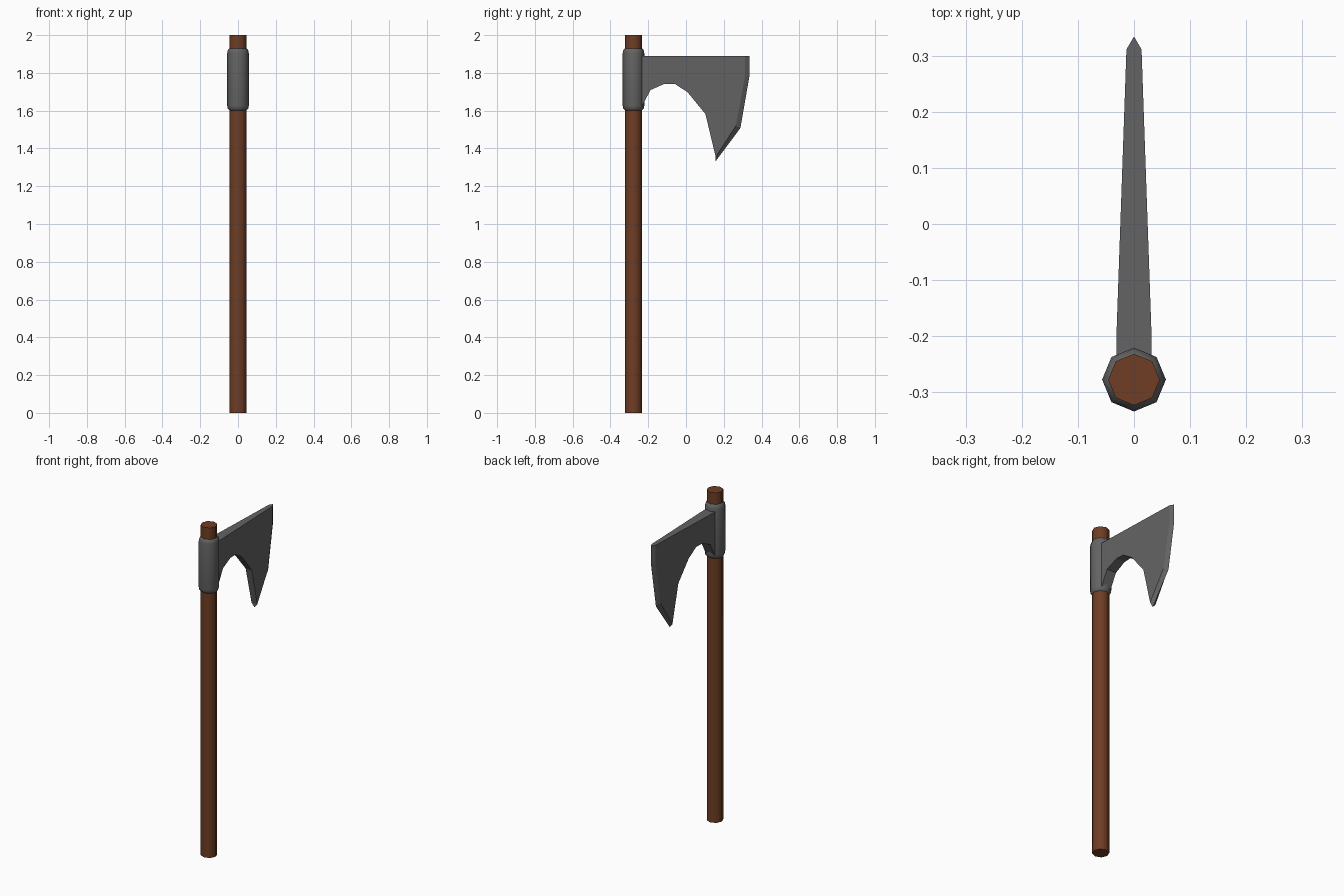
import bpy, bmesh, math

if "Cube" in bpy.data.objects:
    bpy.data.objects.remove(bpy.data.objects["Cube"])

CY = -0.278  # handle axis position in y


def material(name, rgb):
    m = bpy.data.materials.new(name)
    m.diffuse_color = (*rgb, 1)
    m.use_nodes = True
    m.node_tree.nodes["Principled BSDF"].inputs["Base Color"].default_value = m.diffuse_color
    return m


def finish(name, bm, mat):
    bmesh.ops.recalc_face_normals(bm, faces=bm.faces)
    me = bpy.data.meshes.new(name)
    bm.to_mesh(me)
    bm.free()
    me.materials.append(mat)
    ob = bpy.data.objects.new(name, me)
    bpy.context.collection.objects.link(ob)
    return ob


def turned(name, profile, mat, caps, sides=8):
    """Eight-sided turned part from (radius, z) rings, smooth sides, flat caps."""
    bm = bmesh.new()
    rings = [[bm.verts.new((r * math.cos(2 * math.pi * i / sides),
                            CY + r * math.sin(2 * math.pi * i / sides), z))
              for i in range(sides)] for r, z in profile]
    for a, b in zip(rings, rings[1:]):
        for i in range(sides):
            j = (i + 1) % sides
            bm.faces.new((a[i], a[j], b[j], b[i])).smooth = True
    if caps:
        for ring in (rings[0], rings[-1]):
            f = bm.faces.new(ring)
            for e in f.edges:
                e.smooth = False
    return finish(name, bm, mat)


wood = material("brown wood", (0.16, 0.047, 0.018))
steel = material("dark steel", (0.125, 0.125, 0.125))

# Handle and socket collar
turned("handle", [(0.046, 0), (0.046, 2)], wood, True)
turned("collar", [(0.046, 1.602), (0.054, 1.61), (0.057, 1.625),
                  (0.057, 1.905), (0.054, 1.92), (0.046, 1.93)], steel, False)

# Blade: (y, z) outline points
TOP = 1.89
arch = [(0.103, 1.582), (0.008, 1.698), (-0.06, 1.742), (-0.114, 1.742), (-0.188, 1.709)]
bevel = [(0.312, TOP), (0.312, 1.78), (0.264, 1.52), (0.157, 1.355)]
edge = [(0.335, TOP), (0.335, 1.778), (0.288, 1.508), (0.157, 1.333)]
root = [(-0.24, 1.61), (-0.24, TOP)]


def half_width(y):
    return 0.031 - 0.035 * max(0, y + 0.188)


bm = bmesh.new()
cutting = [bm.verts.new((0, y, z)) for y, z in edge]
loops = []
for s in (-1, 1):
    loop = [bm.verts.new((s * half_width(y), y, z))
            for y, z in bevel + arch + root + [(-0.188, TOP)]]
    n = len(loop)
    bm.faces.new(loop[:9] + [loop[-1]])   # tapered cheek
    bm.faces.new(loop[8:])                # parallel part at the collar
    for i in range(3):                    # sharpened bevel
        bm.faces.new((loop[i], loop[i + 1], cutting[i + 1], cutting[i]))
    loops.append(loop)
a, b = loops
for i in range(3, n):                     # underside, root and top
    j = (i + 1) % n
    bm.faces.new((a[i], a[j], b[j], b[i]))
bm.faces.new((a[0], b[0], cutting[0]))    # ends of the sharpened edge
bm.faces.new((a[3], b[3], cutting[3]))
finish("blade", bm, steel)
